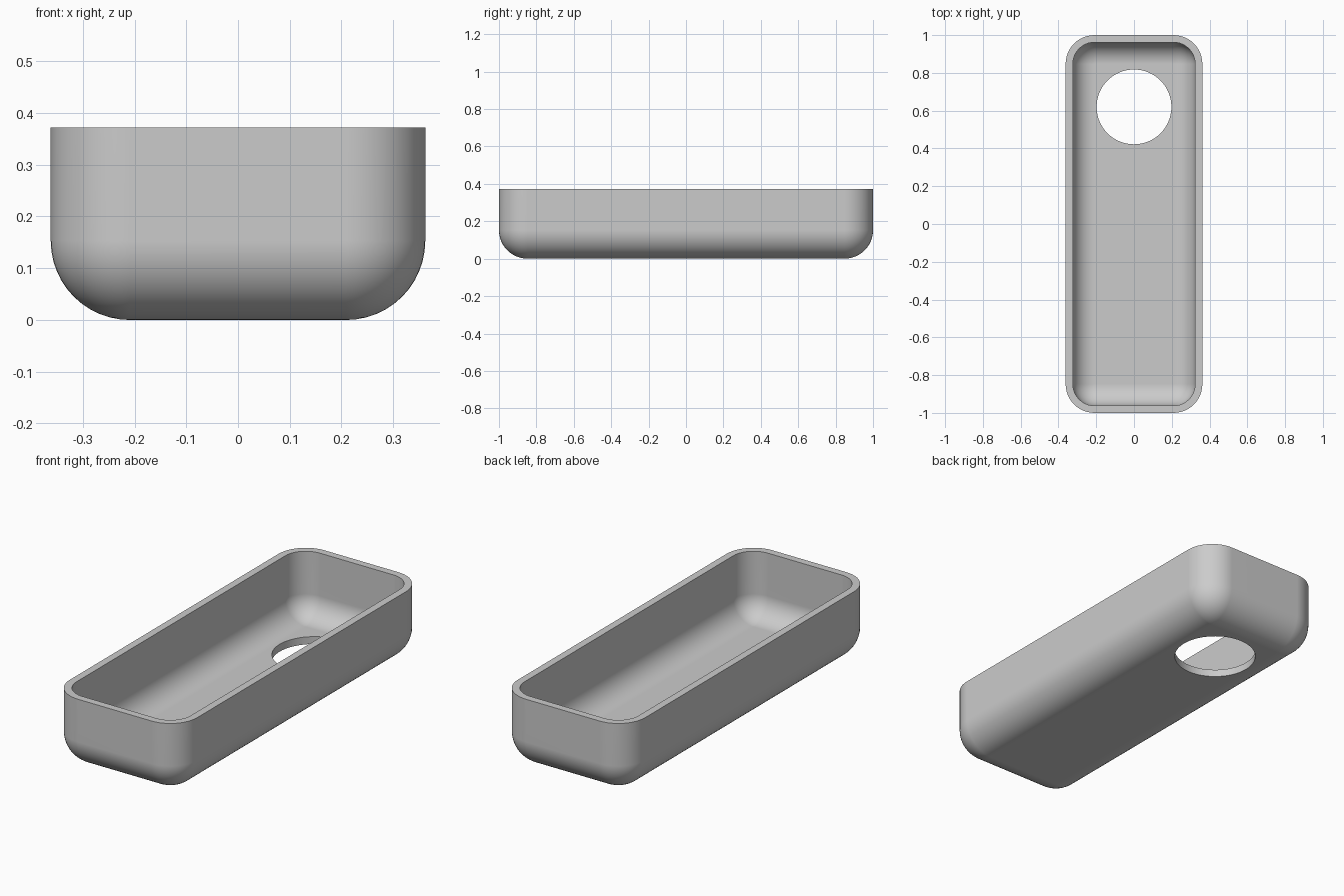
import bpy
import bmesh
from math import sin, cos, pi

cube = bpy.data.objects.get("Cube")
if cube:
    bpy.data.objects.remove(cube, do_unlink=True)

HALF_X, HALF_Y, HEIGHT = 0.362, 1.0, 0.372
RADIUS, WALL = 0.153, 0.038
CORE_X, CORE_Y = HALF_X - RADIUS, HALF_Y - RADIUS
HOLE_Y, HOLE_R = 0.62, 0.198
STEPS = 12

grey = bpy.data.materials.new("plain grey")
grey.use_nodes = True
colour = (0.6, 0.6, 0.6, 1)
grey.diffuse_color = colour
grey.node_tree.nodes["Principled BSDF"].inputs["Base Color"].default_value = colour


def ring(bm, r, z):
    """Rounded rectangle whose corner arcs share the same four centres."""
    verts = []
    for quarter, (sx, sy) in enumerate([(1, 1), (-1, 1), (-1, -1), (1, -1)]):
        for i in range(STEPS + 1):
            a = (quarter + i / STEPS) * pi / 2
            verts.append(bm.verts.new((sx * CORE_X + r * cos(a), sy * CORE_Y + r * sin(a), z)))
    return verts


def section(r):
    """Wall section from the floor, round the fillet, up to the rim."""
    arc = [(r * sin(i / STEPS * pi / 2), RADIUS - r * cos(i / STEPS * pi / 2))
           for i in range(STEPS + 1)]
    return arc + [(r, HEIGHT)]


# Tray shell: outer skin up to the rim, then down the inner skin
bm = bmesh.new()
profile = section(RADIUS) + section(RADIUS - WALL)[::-1]
rings = [ring(bm, r, z) for r, z in profile]
for low, high in zip(rings, rings[1:]):
    for i in range(len(low)):
        j = (i + 1) % len(low)
        bm.faces.new((low[i], low[j], high[j], high[i]))
for end in (rings[0], rings[-1]):
    bm.faces.new([end[k * (STEPS + 1)] for k in range(4)])
bmesh.ops.remove_doubles(bm, verts=bm.verts, dist=1e-5)
bmesh.ops.dissolve_degenerate(bm, edges=bm.edges, dist=1e-5)
bmesh.ops.recalc_face_normals(bm, faces=bm.faces)
mesh = bpy.data.meshes.new("tray")
bm.to_mesh(mesh)
bm.free()
tray = bpy.data.objects.new("tray", mesh)
bpy.context.collection.objects.link(tray)
mesh.materials.append(grey)

# Round hole through the floor
bpy.ops.mesh.primitive_cylinder_add(vertices=64, radius=HOLE_R, depth=0.2, location=(0, HOLE_Y, 0))
cutter = bpy.context.object
cutter.name = "hole_cutter"
cutter.hide_render = True
cutter.data.materials.append(grey)

bpy.ops.object.select_all(action="DESELECT")
tray.select_set(True)
bpy.context.view_layer.objects.active = tray
cut = tray.modifiers.new("floor hole", "BOOLEAN")
cut.operation = "DIFFERENCE"
cut.solver = "EXACT"
cut.object = cutter
bpy.ops.object.modifier_apply(modifier=cut.name)
bpy.data.objects.remove(cutter, do_unlink=True)

# Smooth fillets with crisp rim and hole edges
bpy.ops.object.shade_smooth_by_angle(angle=pi / 6)
weighted = tray.modifiers.new("weighted normals", "WEIGHTED_NORMAL")
weighted.keep_sharp = True
